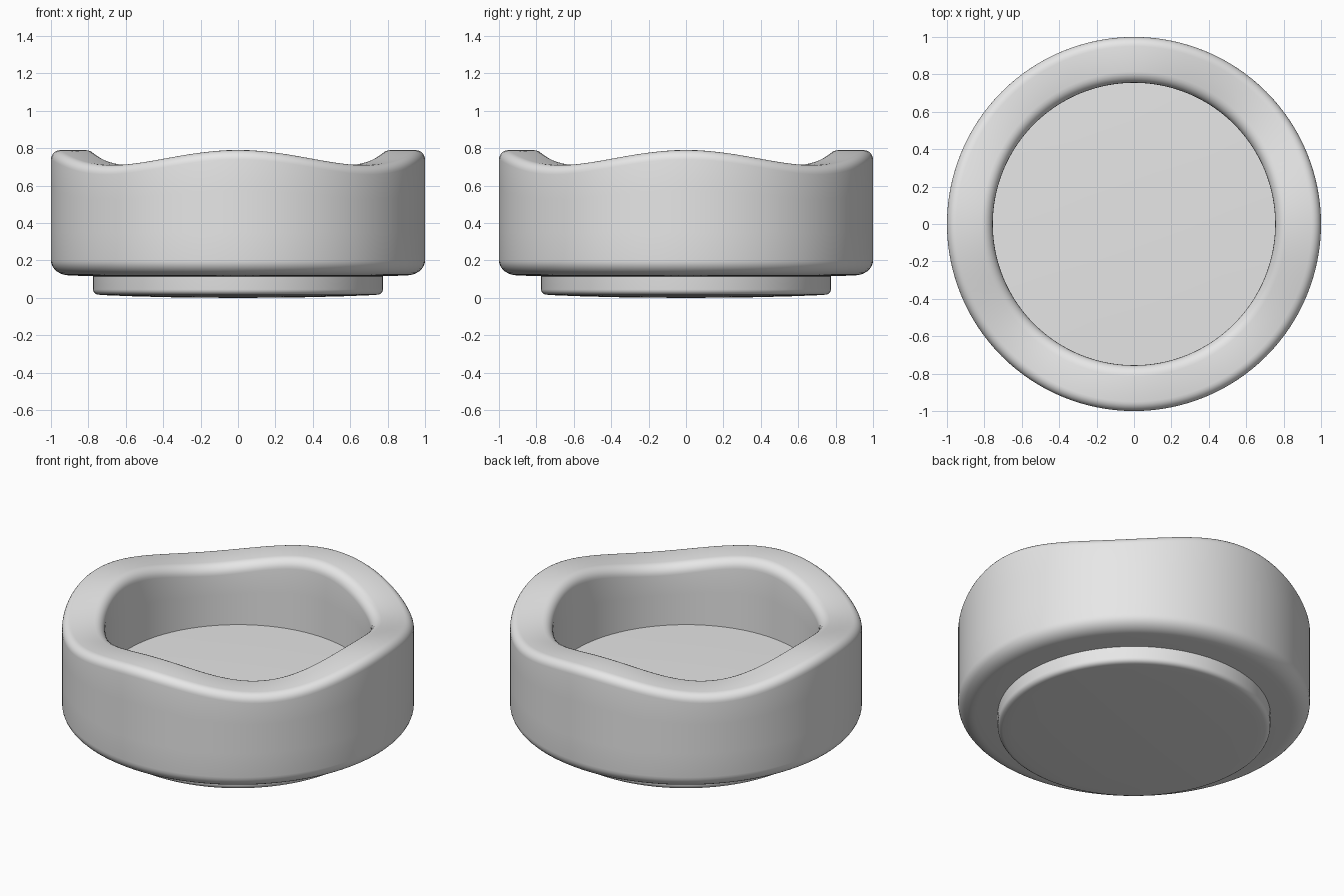
import bpy, bmesh, math

if "Cube" in bpy.data.objects:
    bpy.data.objects.remove(bpy.data.objects["Cube"])

grey = bpy.data.materials.new("soft grey")
grey.diffuse_color = (0.8, 0.8, 0.8, 1)
grey.use_nodes = True
grey.node_tree.nodes["Principled BSDF"].inputs["Base Color"].default_value = grey.diffuse_color
SEGMENTS = 128


def corner(cx, cz, rx, rz, start, end, steps=6):
    """Rounded profile corner, angles in degrees."""
    points = []
    for i in range(steps + 1):
        a = math.radians(start + (end - start) * i / steps)
        points.append((cx + rx * math.cos(a), cz + rz * math.sin(a)))
    return points


def lathe(name, profile, closed, wave=0.0, wave_start=0.35, wave_end=0.7):
    """Revolve a profile about z; the upper part follows a four-crest wave."""
    bm = bmesh.new()
    rings = []
    for r, z in profile:
        if r < 1e-5:
            rings.append([bm.verts.new((0, 0, z))])
            continue
        lift = min(1, max(0, (z - wave_start) / (wave_end - wave_start)))
        ring = []
        for i in range(SEGMENTS):
            a = math.tau * i / SEGMENTS
            ring.append(bm.verts.new((r * math.cos(a), r * math.sin(a),
                                      z + wave * lift * math.cos(4 * a))))
        rings.append(ring)
    pairs = list(zip(rings, rings[1:]))
    if closed:
        pairs.append((rings[-1], rings[0]))
    for low, high in pairs:
        for i in range(SEGMENTS):
            j = (i + 1) % SEGMENTS
            corners = [low[i % len(low)], low[j % len(low)],
                       high[j % len(high)], high[i % len(high)]]
            bm.faces.new(list(dict.fromkeys(corners)))
    bmesh.ops.recalc_face_normals(bm, faces=bm.faces)
    mesh = bpy.data.meshes.new(name)
    bm.to_mesh(mesh)
    bm.free()
    mesh.materials.append(grey)
    obj = bpy.data.objects.new(name, mesh)
    bpy.context.collection.objects.link(obj)
    bpy.ops.object.select_all(action='DESELECT')
    obj.select_set(True)
    bpy.context.view_layer.objects.active = obj
    bpy.ops.object.shade_smooth_by_angle(angle=math.radians(40))
    return obj


# Thick padded wall with a wavy rim
wall = [(0.755, 0.115), (0.82, 0.117)]
wall += corner(0.90, 0.20, 0.10, 0.08, -90, 0, 8)
wall += [(1.0, 0.35), (1.0, 0.55)]
wall += corner(0.95, 0.70, 0.05, 0.05, 0, 90)
wall += [(0.88, 0.751)]
wall += corner(0.815, 0.69, 0.06, 0.06, 90, 180)
wall += [(0.755, 0.55), (0.755, 0.35)]
lathe("padded_wall", wall, True, wave=0.04)

# Round cushion: inner floor above, slightly domed base below
cushion = [(0, 0.0), (0.3, 0.002), (0.55, 0.008), (0.70, 0.014)]
cushion += corner(0.745, 0.045, 0.03, 0.028, -90, 0, 4)
cushion += [(0.775, 0.32), (0.755, 0.34), (0.55, 0.346), (0.3, 0.35), (0, 0.352)]
lathe("floor_cushion", cushion, False)
